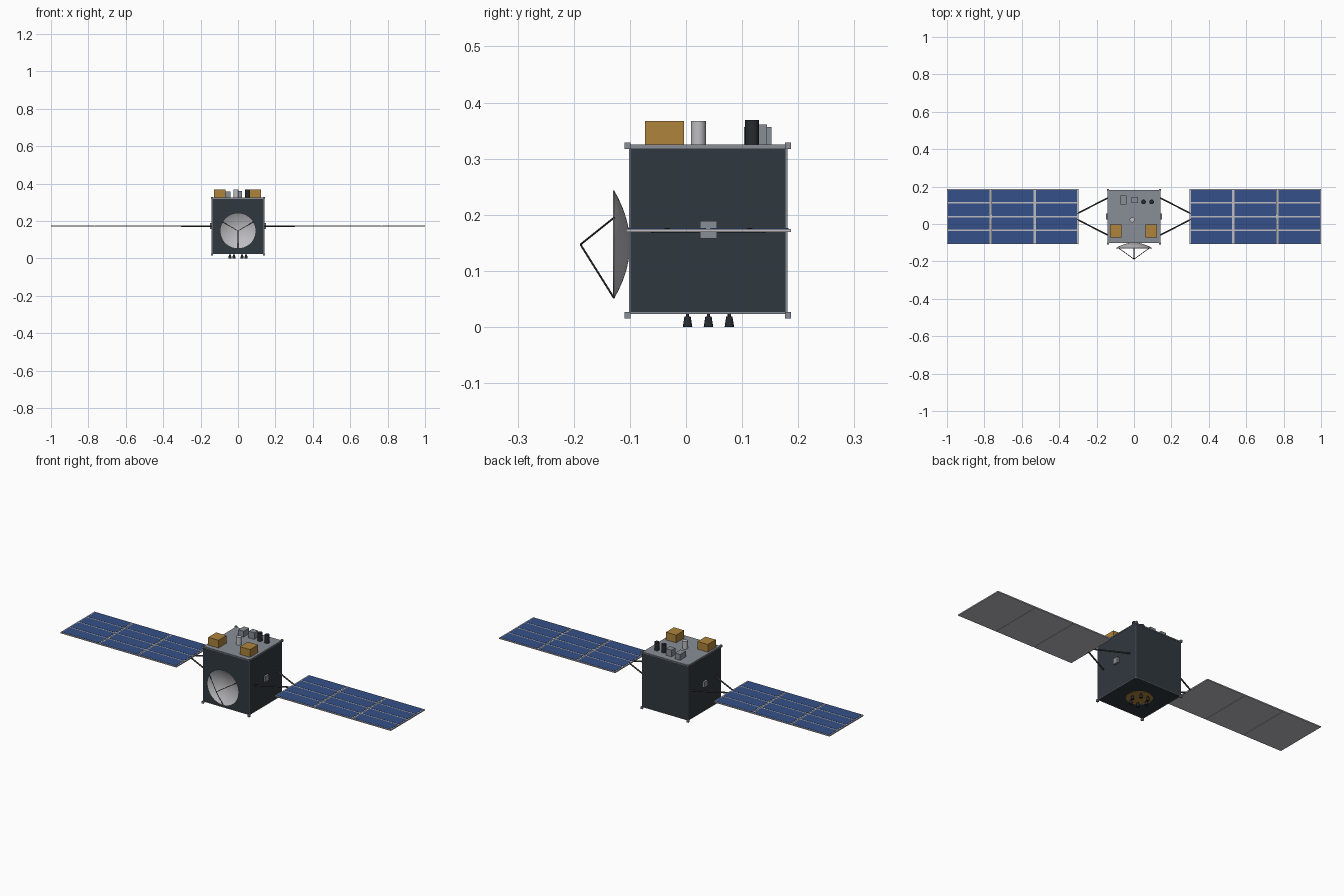
import bpy, bmesh, math
from mathutils import Vector, Matrix

cube = bpy.data.objects.get("Cube")
if cube:
    bpy.data.objects.remove(cube, do_unlink=True)


def material(name, r, g, b):
    lin = [(c / 255 / 12.92) if c < 11 else ((c / 255 + 0.055) / 1.055) ** 2.4 for c in (r, g, b)]
    m = bpy.data.materials.new(name)
    m.use_nodes = True
    m.diffuse_color = (*lin, 1)
    m.node_tree.nodes["Principled BSDF"].inputs["Base Color"].default_value = (*lin, 1)
    return m


HULL = material("dark hull", 48, 56, 63)
GREY = material("mid grey metal", 136, 141, 150)
LIGHT = material("light grey", 190, 190, 194)
GOLD = material("gold foil", 174, 131, 60)
BLUE = material("solar blue", 53, 80, 136)
BLACK = material("near black", 38, 43, 48)
STRUT = material("strut grey", 66, 67, 71)


def finish(bm, name, mat, smooth=False):
    bmesh.ops.recalc_face_normals(bm, faces=bm.faces)
    me = bpy.data.meshes.new(name)
    bm.to_mesh(me)
    bm.free()
    me.materials.append(mat)
    ob = bpy.data.objects.new(name, me)
    bpy.context.collection.objects.link(ob)
    if smooth:
        bpy.ops.object.select_all(action='DESELECT')
        ob.select_set(True)
        bpy.context.view_layer.objects.active = ob
        bpy.ops.object.shade_smooth_by_angle(angle=math.radians(40))
    return ob


def add_box(bm, lo, hi):
    lo, hi = Vector(lo), Vector(hi)
    mat = Matrix.Translation((lo + hi) / 2) @ Matrix.Diagonal((*(hi - lo), 1))
    bmesh.ops.create_cube(bm, size=1, matrix=mat)


def box(name, lo, hi, mat):
    bm = bmesh.new()
    add_box(bm, lo, hi)
    return finish(bm, name, mat)


def rod(name, p, q, r1, r2, mat, sides=24):
    p, q = Vector(p), Vector(q)
    d = q - p
    turn = d.to_track_quat('Z', 'Y').to_matrix().to_4x4()
    bm = bmesh.new()
    bmesh.ops.create_cone(bm, cap_ends=True, segments=sides, radius1=r1, radius2=r2,
                          depth=d.length, matrix=Matrix.Translation((p + q) / 2) @ turn)
    return finish(bm, name, mat, True)


# Main body with top deck
X, Y0, Y1, Z0, Z1, MID = 0.139, -0.1, 0.179, 0.025, 0.32, 0.04
box("body", (-X, Y0, Z0), (X, Y1, Z1), HULL)
box("top_deck", (-X, Y0, Z1), (X, Y1, Z1 + 0.005), GREY)

# Corner blocks and the thin rails along the body edges
bm = bmesh.new()
for x in (-X, X):
    for y in (Y0 - 0.004, Y1 + 0.003):
        for z in (Z0 - 0.004, Z1 + 0.003):
            c, h = Vector((x, y, z)), Vector((0.0055,) * 3)
            add_box(bm, c - h, c + h)
finish(bm, "corner_blocks", GREY)
bm = bmesh.new()
w = 0.0015
for x in (-X, X):
    for y in (Y0, Y1):
        add_box(bm, (x - w, y - w, Z0), (x + w, y + w, Z1))
    for z in (Z0, Z1):
        add_box(bm, (x - w, Y0, z - w), (x + w, Y1, z + w))
for y in (Y0, Y1):
    for z in (Z0, Z1):
        add_box(bm, (-X, y - w, z - w), (X, y + w, z + w))
finish(bm, "edge_rails", GREY)

# Solar wings: bracket, boom pair and three panels on each side
WZ, HALF, PITCH = 0.172, 0.147, 0.2345
for s, side in ((1, "left"), (-1, "right")):
    def span(a, b):
        return sorted((s * a, s * b))

    a, b = span(X, X + 0.011)
    box(side + "_bracket", (a, 0.025, 0.158), (b, 0.055, 0.189), GREY)
    for k in (-1, 1):
        rod(side + "_boom", (s * X, MID + k * 0.1, WZ), (s * 0.303, MID + k * 0.016, WZ),
            0.004, 0.004, STRUT, 12)
    cells = bmesh.new()
    for i in range(3):
        x0 = 0.298 + i * PITCH
        x1 = x0 + PITCH - 0.0015
        a, b = span(x0, x1)
        box(side + "_panel", (a, MID - HALF, WZ - 0.003), (b, MID + HALF, WZ + 0.003), LIGHT)
        a, b = span(x0 + 0.006, x1 - 0.006)
        row = 2 * HALF / 4
        for j in range(4):
            y = MID - HALF + j * row
            add_box(cells, (a, y + 0.004, WZ + 0.002), (b, y + row - 0.004, WZ + 0.004))
    finish(cells, side + "_solar_cells", BLUE)
    # Hinge strip joining the panels
    a, b = span(0.31, 0.99)
    box(side + "_panel_spine", (a, MID - 0.01, WZ - 0.002), (b, MID + 0.01, WZ + 0.002), LIGHT)

# Dish antenna: bowl spun around the y axis, opening to the front
DZ, R, RIM, DEPTH = 0.147, 0.096, -0.128, 0.028
bm = bmesh.new()
steps = 12
outer = [(R * i / steps, RIM + DEPTH * (1 - (i / steps) ** 2)) for i in range(steps + 1)]
inner = [(r, y - 0.002) for r, y in reversed(outer)]
verts = [bm.verts.new((r, y, DZ)) for r, y in outer + inner]
edges = [bm.edges.new(pair) for pair in zip(verts, verts[1:])]
bmesh.ops.spin(bm, geom=verts + edges, cent=(0, 0, DZ), axis=(0, 1, 0),
               angle=math.tau, steps=48, use_duplicate=False)
bmesh.ops.remove_doubles(bm, verts=bm.verts, dist=0.0001)
finish(bm, "dish", LIGHT, True)
tip = (0, -0.188, DZ)
for deg in (30, 150, 270):
    t = math.radians(deg)
    rod("feed_strut", (R * math.cos(t), RIM, DZ + R * math.sin(t)), tip, 0.0017, 0.0017, STRUT, 8)

# Equipment on the top deck
T = Z1 + 0.004
box("right_gold_box", (-0.129, -0.073, T), (-0.067, -0.004, 0.367), GOLD)
box("left_gold_box", (0.062, -0.073, T), (0.124, -0.004, 0.367), GOLD)
box("wide_instrument", (-0.071, 0.103, T), (-0.039, 0.152, 0.356), GREY)
box("small_instrument", (-0.013, 0.111, T), (0.021, 0.144, 0.361), GREY)
rod("light_canister", (-0.01, 0.022, T), (-0.01, 0.022, 0.367), 0.0135, 0.0135, LIGHT)
for x in (0.051, 0.094):
    rod("dark_canister", (x, 0.118, T), (x, 0.118, 0.369), 0.0125, 0.0125, BLACK)

# Engine plate with a ring of six nozzles underneath
rod("engine_plate", (0, MID, Z0 - 0.0015), (0, MID, Z0 + 0.002), 0.064, 0.064, GOLD, 32)
for i in range(6):
    t = math.radians(60 * i)
    x, y = 0.043 * math.cos(t), MID + 0.043 * math.sin(t)
    rod("nozzle", (x, y, 0), (x, y, 0.019), 0.0085, 0.0055, BLACK, 16)
    rod("nozzle_neck", (x, y, 0.018), (x, y, Z0), 0.003, 0.003, BLACK, 10)
